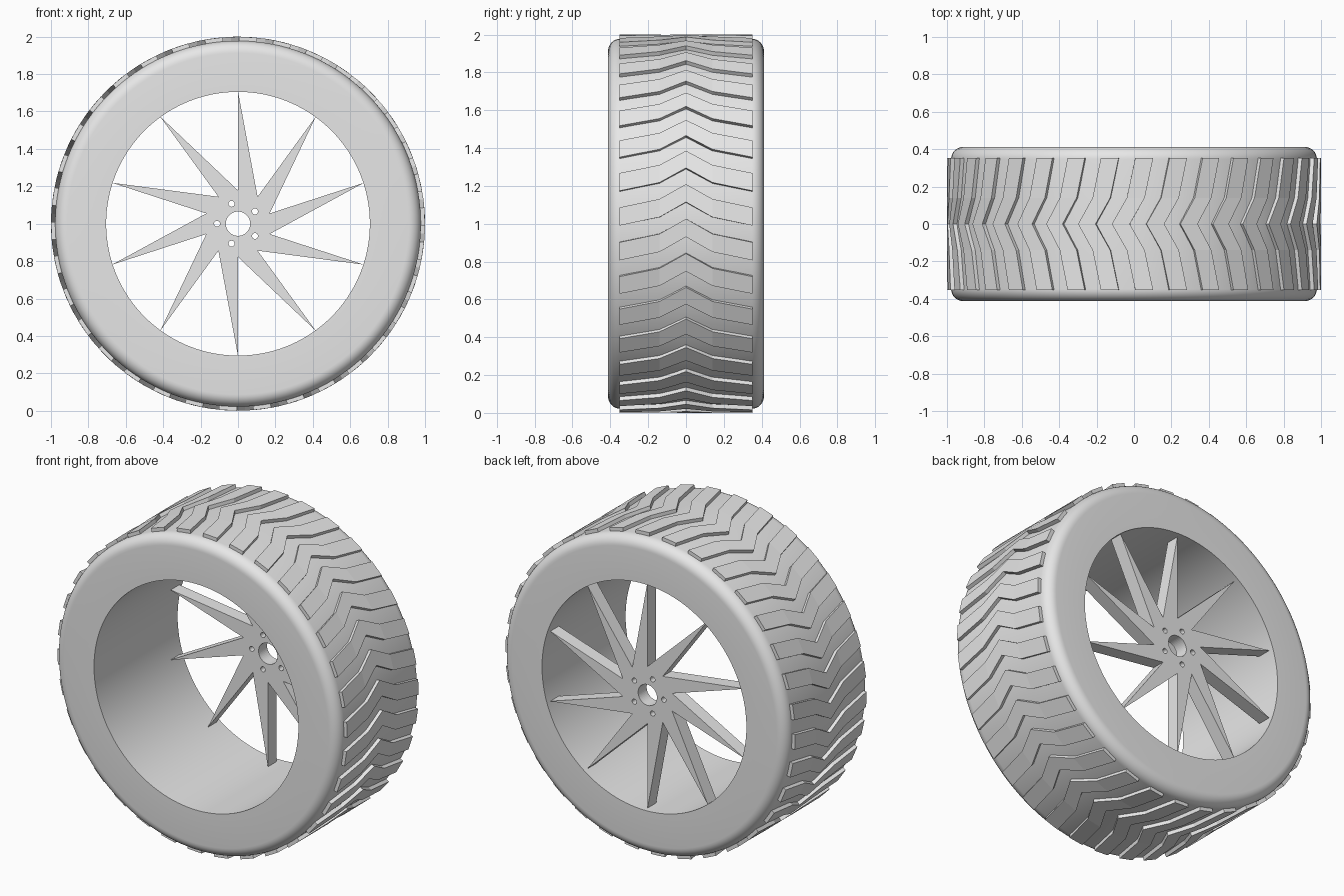
import bpy, bmesh
from math import sin, cos, pi, tau, radians

if "Cube" in bpy.data.objects:
    bpy.data.objects.remove(bpy.data.objects["Cube"], do_unlink=True)

GREY = (0.8, 0.8, 0.8, 1)
grey = bpy.data.materials.new("plain_grey")
grey.use_nodes = True
grey.diffuse_color = GREY
grey.node_tree.nodes["Principled BSDF"].inputs["Base Color"].default_value = GREY

AXLE_Z = 1.0
RIM_R, TYRE_R, TREAD_R = 0.705, 0.978, 1.0
HALF_WIDTH, ROUND = 0.412, 0.065


def on_wheel(radius, angle, y):
    return (radius * cos(angle), y, AXLE_Z + radius * sin(angle))


def finish(name, bm):
    bmesh.ops.recalc_face_normals(bm, faces=bm.faces)
    mesh = bpy.data.meshes.new(name)
    bm.to_mesh(mesh)
    bm.free()
    mesh.materials.append(grey)
    obj = bpy.data.objects.new(name, mesh)
    bpy.context.collection.objects.link(obj)
    return obj


# Tyre: rounded-shoulder section turned around the axle
STEPS, SEGMENTS = 8, 136
shoulder = [(TYRE_R - ROUND + ROUND * sin(a), HALF_WIDTH - ROUND + ROUND * cos(a))
            for a in (i * pi / 2 / STEPS for i in range(STEPS + 1))]
half = [(RIM_R, HALF_WIDTH)] + shoulder
section = half + [(r, -y) for r, y in reversed(half)]
bm = bmesh.new()
rings = [[bm.verts.new(on_wheel(r, s * tau / SEGMENTS, y)) for r, y in section]
         for s in range(SEGMENTS)]
for s in range(SEGMENTS):
    a, b = rings[s - 1], rings[s]
    for i in range(len(section)):
        bm.faces.new((a[i - 1], a[i], b[i], b[i - 1]))
tyre = finish("tyre", bm)
bpy.ops.object.select_all(action="DESELECT")
tyre.select_set(True)
bpy.context.view_layer.objects.active = tyre
bpy.ops.object.shade_smooth_by_angle(angle=radians(30))

# Tread: raised chevron bars following the tyre surface
BARS = 34
START, BAR_ARC = -0.01, 0.096
chevron = [(-0.352, 0), (-0.14, 0.045), (0, 0.125), (0.14, 0.045), (0.352, 0)]
bm = bmesh.new()
for k in range(BARS):
    base = START + k * tau / BARS
    loops = []
    for y, lead in chevron:
        lo, hi = base + lead, base + lead + BAR_ARC
        corners = ((0.965, lo), (TREAD_R, lo), (TREAD_R, hi), (0.965, hi))
        loops.append([bm.verts.new(on_wheel(r, t, y)) for r, t in corners])
    for a, b in zip(loops, loops[1:]):
        for i in range(4):
            bm.faces.new((a[i - 1], a[i], b[i], b[i - 1]))
    bm.faces.new(loops[0])
    bm.faces.new(loops[-1])
finish("tread_bars", bm)

# Spoked wheel centre: blade outline with axle and bolt holes, extruded
SPOKES, BOLTS = 10, 5
curve = bpy.data.curves.new("wheel_outline", "CURVE")
curve.dimensions = "2D"
curve.fill_mode = "BOTH"
curve.extrude = 0.042


def add_outline(points):
    spline = curve.splines.new("POLY")
    spline.points.add(len(points) - 1)
    for p, (x, z) in zip(spline.points, points):
        p.co = (x, z, 0, 1)
    spline.use_cyclic_u = True


def circle(cx, cz, radius, count):
    return [(cx + radius * cos(i * tau / count), cz + radius * sin(i * tau / count))
            for i in range(count)]


blades = []
for k in range(SPOKES):
    a = k * tau / SPOKES
    blades += [(r * sin(a), r * cos(a)) for r in (0.178, RIM_R + 0.003)]
add_outline(blades)
add_outline(circle(0, 0, 0.065, 48))
for k in range(BOLTS):
    a = pi + k * tau / BOLTS
    add_outline(circle(0.112 * cos(a), 0.112 * sin(a), 0.016, 20))

helper = bpy.data.objects.new("wheel_outline", curve)
bpy.context.collection.objects.link(helper)
depsgraph = bpy.context.evaluated_depsgraph_get()
flat = bpy.data.meshes.new_from_object(helper.evaluated_get(depsgraph))
bpy.data.objects.remove(helper, do_unlink=True)
bm = bmesh.new()
bm.from_mesh(flat)
bmesh.ops.remove_doubles(bm, verts=bm.verts, dist=0.0001)
for v in bm.verts:
    x, z, depth = v.co
    v.co = (x, 0.337 - depth, AXLE_Z + z)
for f in bm.faces:
    f.smooth = False
    f.material_index = 0
finish("spoked_wheel", bm)
